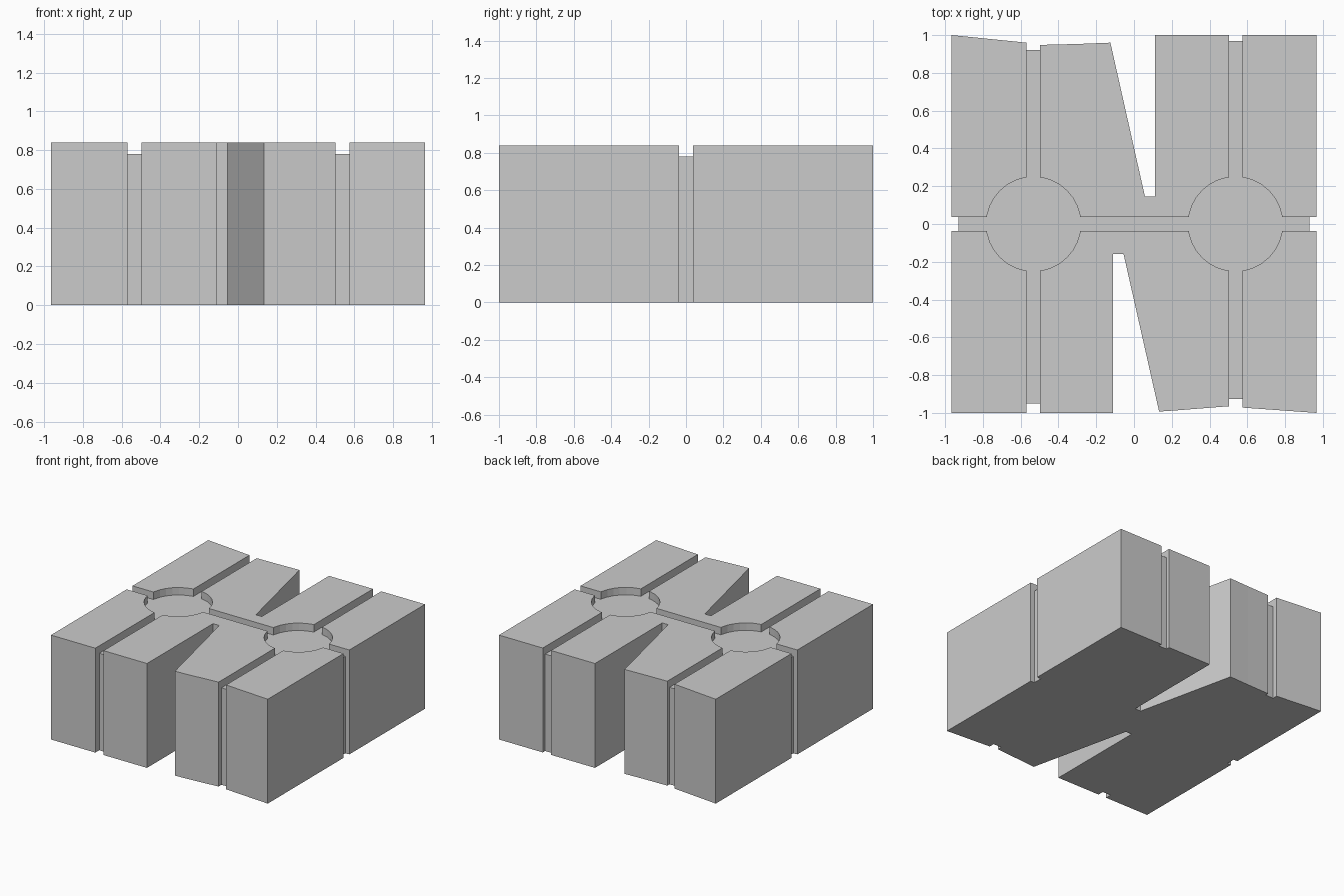
import bpy, bmesh, math
from mathutils import Vector

if "Cube" in bpy.data.objects:
    bpy.data.objects.remove(bpy.data.objects["Cube"])

H, FLOOR = 0.84, 0.78


def prism(name, pts, depth):
    """Extrude a closed loop of 3D points along a depth vector."""
    bm = bmesh.new()
    face = bm.faces.new([bm.verts.new(p) for p in pts])
    ext = bmesh.ops.extrude_face_region(bm, geom=[face], use_keep_orig=True)
    moved = [g for g in ext["geom"] if isinstance(g, bmesh.types.BMVert)]
    bmesh.ops.translate(bm, verts=moved, vec=Vector(depth))
    bmesh.ops.recalc_face_normals(bm, faces=bm.faces)
    mesh = bpy.data.meshes.new(name)
    bm.to_mesh(mesh)
    bm.free()
    obj = bpy.data.objects.new(name, mesh)
    bpy.context.collection.objects.link(obj)
    return obj


def cut(target, cutter):
    """Subtract the cutter, apply, and discard it."""
    mod = target.modifiers.new("cut", "BOOLEAN")
    mod.operation, mod.solver, mod.object = "DIFFERENCE", "EXACT", cutter
    bpy.context.view_layer.objects.active = target
    bpy.ops.object.modifier_apply(modifier=mod.name)
    bpy.data.objects.remove(cutter, do_unlink=True)


def wrap(lo, hi):
    """Inverted U that cuts over the top and down both sides."""
    return [(-1.2, -.1), (-1.2, 1), (1.2, 1), (1.2, -.1),
            (hi, -.1), (hi, FLOOR), (lo, FLOOR), (lo, -.1)]


# Block with two tapered through slots
outline = [(-.965, 1), (-.57, .96), (-.50, .948), (-.3, .953), (-.125, .96),
           (.058, .145), (.11, .145), (.11, 1), (.965, 1),
           (.965, -1), (.575, -.972), (.50, -.965), (.22, -.987), (.133, -.993),
           (-.055, -.16), (-.11, -.16), (-.11, -1), (-.965, -1)]
block = prism("block", [(x, y, 0) for x, y in outline], (0, 0, H))

# Round pockets
for cx in (-.532, .537):
    ring = [(cx + .25 * math.cos(i * math.tau / 32),
             .25 * math.sin(i * math.tau / 32), FLOOR) for i in range(32)]
    cut(block, prism("pocket_cutter", ring, (0, 0, .3)))

# Grooves running over the top and down the sides
for x0, lo, hi in ((-.57, -.95, .92), (.502, -.927, .97)):
    cut(block, prism("groove_cutter", [(x0, y, z) for y, z in wrap(lo, hi)], (.073, 0, 0)))
cut(block, prism("groove_cutter", [(x, -.037, z) for x, z in wrap(-.93, .93)], (0, .074, 0)))
